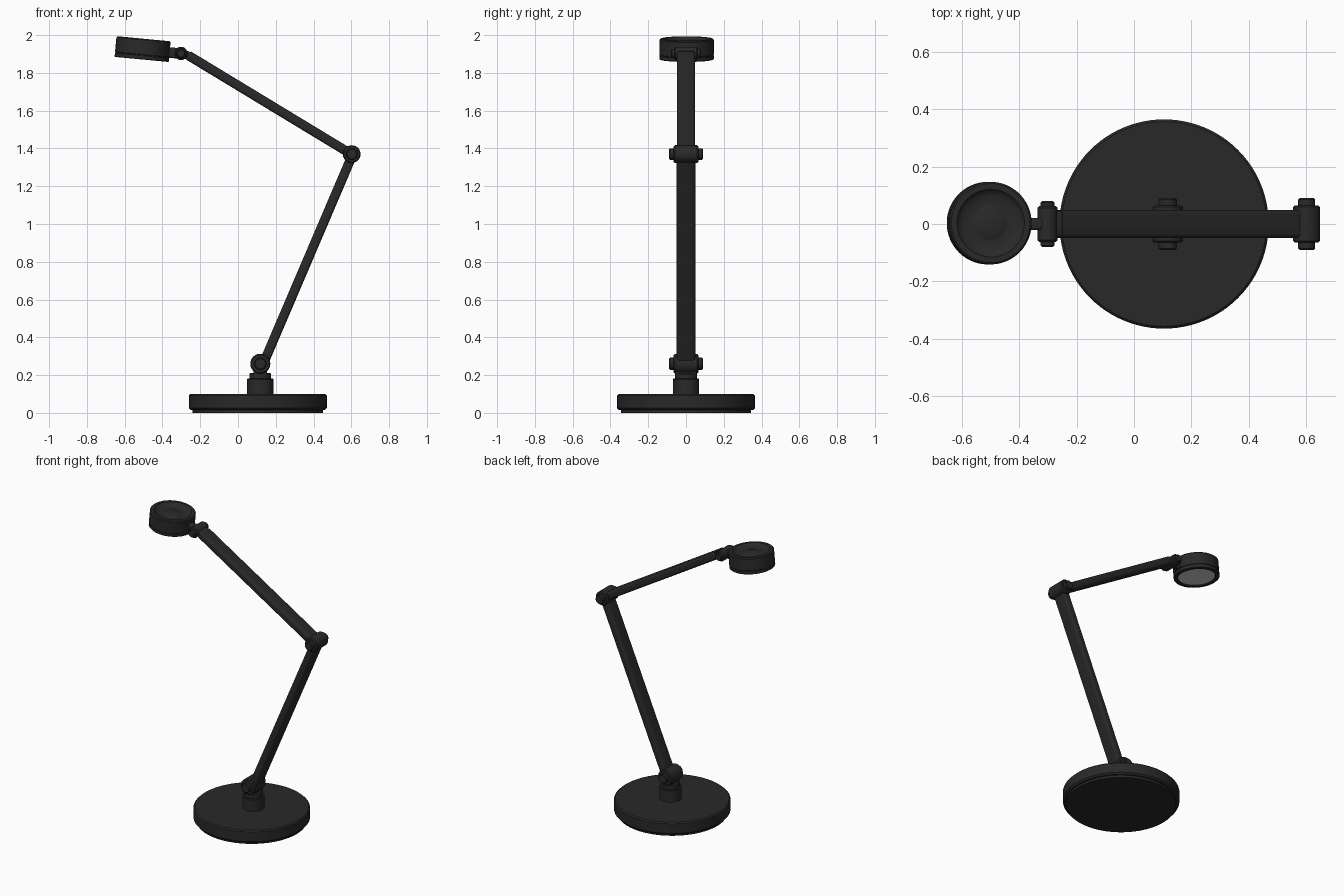
import bpy, bmesh, math
from mathutils import Matrix, Vector

if "Cube" in bpy.data.objects:
    bpy.data.objects.remove(bpy.data.objects["Cube"])


def material(name, rgb):
    m = bpy.data.materials.new(name)
    m.diffuse_color = (*rgb, 1)
    m.use_nodes = True
    m.node_tree.nodes["Principled BSDF"].inputs["Base Color"].default_value = m.diffuse_color
    return m


BLACK = material("matte_black", (0.022, 0.022, 0.022))
LENS = material("pale_diffuser", (0.6, 0.6, 0.6))


def finish(name, bm, mat, matrix):
    bmesh.ops.remove_doubles(bm, verts=bm.verts, dist=1e-5)
    bmesh.ops.recalc_face_normals(bm, faces=bm.faces)
    me = bpy.data.meshes.new(name)
    bm.to_mesh(me)
    bm.free()
    me.materials.append(mat)
    ob = bpy.data.objects.new(name, me)
    bpy.context.collection.objects.link(ob)
    ob.matrix_world = matrix
    bpy.ops.object.select_all(action='DESELECT')
    bpy.context.view_layer.objects.active = ob
    ob.select_set(True)
    bpy.ops.object.shade_smooth_by_angle(angle=math.radians(35))
    return ob


def lathe(name, profile, loc, rot=Matrix(), mat=BLACK, n=64):
    """Turn a (radius, height) profile around local z."""
    bm = bmesh.new()
    vs = [bm.verts.new((r, 0, h)) for r, h in profile]
    es = [bm.edges.new(p) for p in zip(vs, vs[1:])]
    bmesh.ops.spin(bm, geom=vs + es, axis=(0, 0, 1), cent=(0, 0, 0),
                   angle=2 * math.pi, steps=n, use_merge=True)
    return finish(name, bm, mat, Matrix.Translation(loc) @ rot)


def bar(name, a, b, width, thick, bevel):
    """Rounded flat bar from a to b in the xz plane, width along y."""
    a, b = Vector(a), Vector(b)
    d = (b - a).normalized()
    y = Vector((0, 1, 0))
    rot = Matrix((y.cross(d), y, d)).transposed().to_4x4()
    bm = bmesh.new()
    bmesh.ops.create_cube(bm, size=1)
    bmesh.ops.scale(bm, vec=(thick, width, (b - a).length), verts=bm.verts)
    edges = [e for e in bm.edges
             if abs(e.verts[0].co.z - e.verts[1].co.z) > 1e-4]
    bmesh.ops.bevel(bm, geom=edges, offset=bevel, segments=4, profile=0.5,
                    affect='EDGES')
    return finish(name, bm, BLACK, Matrix.Translation((a + b) / 2) @ rot)


def knuckle(name, x, z, r, cap, half=0.065, end=0.09):
    """Hinge barrel along y with a smaller cap on each side."""
    side = [(0, end), (cap - 0.005, end), (cap, end - 0.005), (cap, half),
            (r - 0.006, half), (r, half - 0.006)]
    prof = side + [(q, -h) for q, h in reversed(side)]
    return lathe(name, prof, (x, 0, z), Matrix.Rotation(math.pi / 2, 4, 'X'), n=40)


# Weighted base and its foot pad
lathe("base", [(0, 0.015), (0.355, 0.015), (0.365, 0.025), (0.365, 0.092),
               (0.357, 0.1), (0, 0.1)], (0.105, 0, 0), n=96)
lathe("foot_pad", [(0, 0), (0.345, 0), (0.345, 0.02), (0, 0.02)],
      (0.105, 0, 0), n=96)

# Swivel post
lathe("post", [(0, 0.09), (0.07, 0.09), (0.07, 0.178), (0.067, 0.182),
               (0.058, 0.182), (0.058, 0.205), (0.052, 0.212), (0, 0.212)],
      (0.118, 0, 0))
bar("post_tongue", (0.118, 0, 0.2), (0.118, 0, 0.26), 0.11, 0.07, 0.01)

# Hinges
knuckle("base_hinge", 0.118, 0.26, 0.053, 0.032)
knuckle("elbow_hinge", 0.602, 1.37, 0.047, 0.03)
knuckle("head_hinge", -0.302, 1.903, 0.035, 0.024, 0.062, 0.08)

# Arms
bar("lower_arm", (0.136, 0, 0.265), (0.597, 0, 1.345), 0.098, 0.05, 0.014)
bar("upper_arm", (0.583, 0, 1.38), (-0.262, 0, 1.892), 0.096, 0.05, 0.014)
bar("upper_arm_tip", (-0.25, 0, 1.886), (-0.3, 0, 1.905), 0.09, 0.044, 0.012)

# Lamp head: tilted drum with recessed top and a low dome in it
tilt = Matrix.Rotation(math.radians(5.4), 4, 'Y')
centre = (-0.505, 0.003, 1.926)
lathe("lamp_head", [(0, 0.044), (0.035, 0.043), (0.055, 0.036), (0.06, 0.034),
                    (0.1, 0.04), (0.112, 0.048), (0.118, 0.055), (0.138, 0.055),
                    (0.144, 0.049), (0.144, -0.028), (0.141, -0.03),
                    (0.141, -0.033), (0.144, -0.035), (0.144, -0.052),
                    (0.141, -0.055), (0.12, -0.055), (0.116, -0.045),
                    (0, -0.045)], centre, tilt, n=80)
lathe("lens", [(0, -0.044), (0.116, -0.044), (0.116, -0.049), (0, -0.049)],
      centre, tilt, LENS, n=80)
bar("head_neck", (-0.4, 0, 1.911), (-0.31, 0, 1.903), 0.042, 0.056, 0.01)
